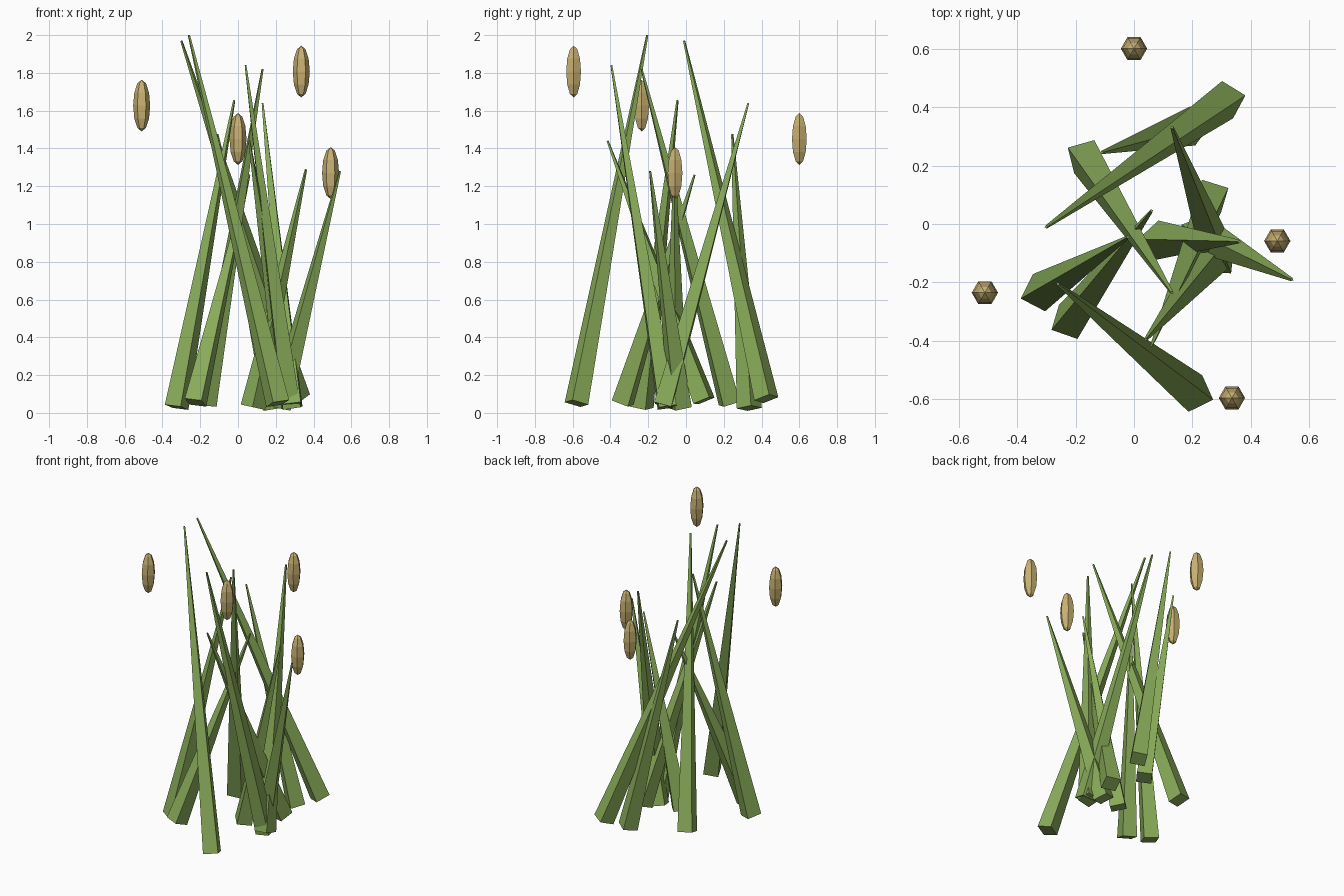
import bpy
import bmesh
import math
from mathutils import Matrix, Vector

cube = bpy.data.objects.get("Cube")
if cube:
    bpy.data.objects.remove(cube, do_unlink=True)


def material(name, rgb):
    m = bpy.data.materials.new(name)
    m.use_nodes = True
    m.diffuse_color = (*rgb, 1)
    m.node_tree.nodes["Principled BSDF"].inputs["Base Color"].default_value = (*rgb, 1)
    return m


GREEN = material("leaf green", (0.25, 0.41, 0.10))
TAN = material("seed tan", (0.58, 0.44, 0.17))


def add_object(name, bm, mat):
    mesh = bpy.data.meshes.new(name)
    bm.to_mesh(mesh)
    bm.free()
    mesh.materials.append(mat)
    obj = bpy.data.objects.new(name, mesh)
    bpy.context.collection.objects.link(obj)
    return obj


def blade(name, base, tip, yaw):
    """Square tapered stalk running from base centre to tip."""
    base, tip = Vector(base), Vector(tip)
    axis = tip - base
    lean = Vector((0, 0, 1)).rotation_difference(axis).to_matrix().to_4x4()
    place = (Matrix.Translation((base + tip) / 2) @ lean
             @ Matrix.Rotation(math.radians(yaw + 45), 4, "Z"))
    bm = bmesh.new()
    bmesh.ops.create_cone(bm, cap_ends=True, segments=4, radius1=0.067,
                          radius2=0.006, depth=axis.length, matrix=place)
    add_object(name, bm, GREEN)


def seed_head(name, centre):
    """Six-sided pointed seed."""
    bm = bmesh.new()
    shape = (Matrix.Translation(centre) @ Matrix.Diagonal((0.045, 0.045, 0.137, 1))
             @ Matrix.Rotation(math.radians(30), 4, "Z"))
    bmesh.ops.create_uvsphere(bm, u_segments=6, v_segments=6, radius=1, matrix=shape)
    add_object(name, bm, TAN)


# Grass blades: base centre, tip, twist in degrees
blades = [
    ((0.21, -0.58, 0.05), (-0.26, -0.205, 2.0), 25),
    ((0.32, 0.425, 0.075), (-0.30, -0.01, 1.97), -30),
    ((0.28, -0.10, 0.03), (0.04, -0.395, 1.84), 5),
    ((-0.17, 0.23, 0.05), (0.13, -0.235, 1.82), 15),
    ((-0.325, -0.235, 0.03), (-0.02, -0.045, 1.655), -27),
    ((0.29, -0.12, 0.04), (0.13, 0.33, 1.64), -5),
    ((0.20, 0.335, 0.025), (-0.11, 0.245, 1.475), -37),
    ((0.265, 0.095, 0.065), (0.06, -0.415, 1.44), -17),
    ((0.08, -0.055, 0.03), (0.36, -0.06, 1.29), 42),
    ((0.22, -0.03, 0.03), (0.54, -0.19, 1.28), 20),
    ((-0.225, -0.335, 0.055), (0.06, 0.045, 1.26), -18),
]
for i, (base, tip, yaw) in enumerate(blades, 1):
    blade(f"grass_blade_{i}", base, tip, yaw)

# Floating seed heads
seeds = [(-0.51, -0.235, 1.627), (0.335, -0.595, 1.807),
         (0.0, 0.60, 1.45), (0.49, -0.058, 1.27)]
for i, centre in enumerate(seeds, 1):
    seed_head(f"seed_head_{i}", centre)
